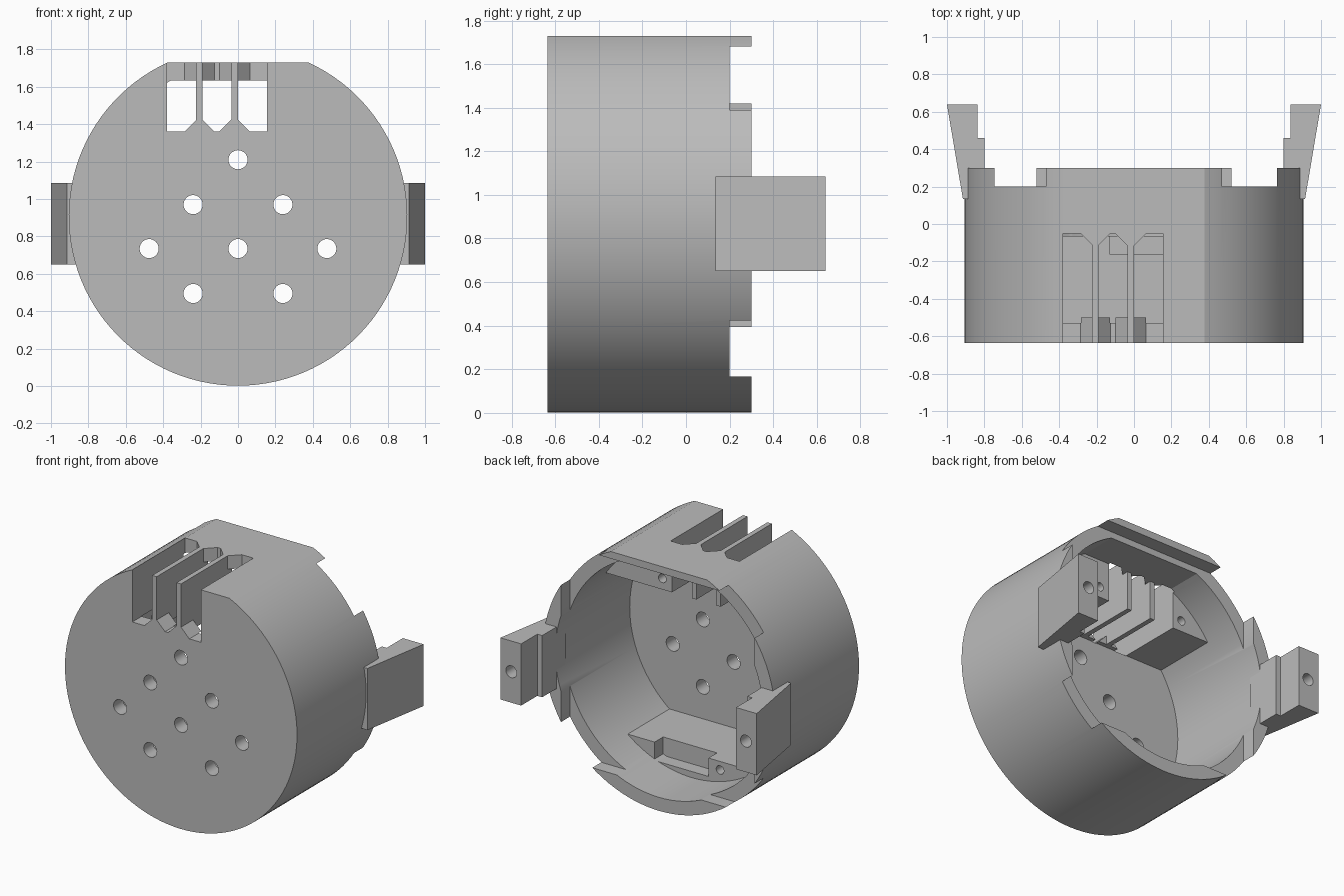
import bpy
import bmesh
from math import pi, sin, cos, asin, radians

if "Cube" in bpy.data.objects:
    bpy.data.objects.remove(bpy.data.objects["Cube"], do_unlink=True)

grey = bpy.data.materials.new("plain_grey")
grey.use_nodes = True
grey.diffuse_color = (0.5, 0.5, 0.5, 1)
grey.node_tree.nodes["Principled BSDF"].inputs["Base Color"].default_value = (0.5, 0.5, 0.5, 1)

CZ = 0.907       # height of the drum axis
R_OUT, R_IN = 0.905, 0.81
FRONT, PLATE, RIM = -0.635, -0.53, 0.30
SLOT_FLOOR = 1.36


def prism(name, pts, axis, lo, hi):
    """Extrude a 2D outline along y (points are x, z) or along z (points are x, y)."""
    bm = bmesh.new()
    place = (lambda a, b, t: (a, t, b)) if axis == "y" else (lambda a, b, t: (a, b, t))
    face = bm.faces.new([bm.verts.new(place(a, b, lo)) for a, b in pts])
    ext = bmesh.ops.extrude_face_region(bm, geom=[face])
    moved = [v for v in ext["geom"] if isinstance(v, bmesh.types.BMVert)]
    bmesh.ops.translate(bm, verts=moved, vec=(0, hi - lo, 0) if axis == "y" else (0, 0, hi - lo))
    bmesh.ops.recalc_face_normals(bm, faces=bm.faces)
    mesh = bpy.data.meshes.new(name)
    bm.to_mesh(mesh)
    bm.free()
    mesh.materials.append(grey)
    obj = bpy.data.objects.new(name, mesh)
    bpy.context.collection.objects.link(obj)
    return obj


def arc(r, a0, a1, n=96, x=0, z=CZ):
    return [(x + r * cos(a0 + (a1 - a0) * i / n), z + r * sin(a0 + (a1 - a0) * i / n))
            for i in range(n + 1)]


def flat_top_circle(r, top):
    a = asin((top - CZ) / r)
    return arc(r, pi - a, 2 * pi + a)


def rect(x0, x1, y0, y1):
    return [(x0, y0), (x1, y0), (x1, y1), (x0, y1)]


def hole(x, z, r, lo, hi):
    return prism("hole_cutter", arc(r, 0, 2 * pi * 31 / 32, 31, x, z), "y", lo, hi)


def cut(obj, cutters):
    """Subtract each cutter, then delete it."""
    bpy.context.view_layer.objects.active = obj
    for c in cutters:
        c.hide_render = True
        mod = obj.modifiers.new("cut", "BOOLEAN")
        mod.operation = "DIFFERENCE"
        mod.solver = "EXACT"
        mod.object = c
        bpy.ops.object.modifier_apply(modifier=mod.name)
        bpy.data.objects.remove(c, do_unlink=True)


# Three slots: left edge, right edge, chamfer on left, chamfer on right
SLOTS = [(-0.38, -0.225, 0, 0.06), (-0.19, -0.035, 0.065, 0.065), (0.0, 0.155, 0.065, 0)]


def slot_outline(x0, x1, cl, cr, open_end, closed_end):
    """Slot with chamfered corners at its closed end."""
    s = 1 if open_end > closed_end else -1
    pts = [(x0, open_end), (x1, open_end)]
    for x, c, d in ((x1, cr, -1), (x0, cl, 1)):
        corner = [(x, closed_end + s * c), (x + d * c, closed_end)] if c else [(x, closed_end)]
        pts += corner if d < 0 else corner[::-1]
    return pts


def plate_slots():
    return [prism("slot_cutter", slot_outline(*s, 1.9, SLOT_FLOOR), "y", -0.75, -0.499)
            for s in SLOTS]


# Drum: hollow cup with flat top, rectangular rim pocket, slots and front holes
drum = prism("drum_shell", flat_top_circle(R_OUT, 1.73), "y", FRONT, RIM)
cut(drum, [prism("cavity", flat_top_circle(R_IN, 1.635), "y", PLATE, 0.5),
           prism("rim_pocket", rect(-0.745, 0.765, 0.167, 1.68), "y", 0.2, 0.5)])
cut(drum, plate_slots())
cut(drum, [prism("roof_slot", slot_outline(*s, -0.5, -0.05), "z", 1.3, 1.9) for s in SLOTS])
front_holes = [(0, 1.21), (0, 0.735)]
for side in (-1, 1):
    front_holes += [(side * 0.24, 0.97), (side * 0.475, 0.735), (side * 0.24, 0.495)]
cut(drum, [hole(x, z, 0.051, -0.75, -0.45) for x, z in front_holes])

# Upper block: fills the space under the roof, split into fins by the slots
r = R_IN + 0.006
a, b = asin((1.362 - CZ) / r), asin((1.638 - CZ) / r)
upper = prism("upper_block", arc(r, a, b, 12) + arc(r, pi - b, pi - a, 12), "y", PLATE - 0.01, -0.065)
cut(upper, plate_slots())
cut(upper, [prism("fin_gap", rect(s[0], s[1], -0.5, 0.1), "z", 1.3, 1.9) for s in SLOTS])
cut(upper, [hole(x, 1.44, 0.03, -0.25, 0.1) for x in (-0.45, 0.23)])

# Lower shelf with a recess in its back edge and a screw hole
a = asin((CZ - 0.27) / r)
shelf = prism("lower_shelf", arc(r, pi + a, 2 * pi - a, 32), "y", PLATE - 0.01, -0.065)
cut(shelf, [prism("recess", rect(-0.13, 0.29, -0.16, 0.1), "z", 0.14, 0.5),
            hole(-0.22, 0.21, 0.03, -0.25, 0.1)])

# Side arms: wedge outside, stepped inside, with a hole in the back end
ARM = [(0.80, 0.20), (0.80, 0.46), (0.838, 0.46), (0.838, 0.64),
       (1.0, 0.64), (0.915, 0.135), (0.85, 0.135)]
parts = [drum, upper, shelf]
for side, label in ((1, "left"), (-1, "right")):
    arm = prism(label + "_arm", [(side * x, y) for x, y in ARM], "z", 0.65, 1.085)
    cut(arm, [hole(side * 0.915, 0.868, 0.042, 0.42, 0.8)])
    parts.append(arm)

# Smooth the round walls, keep the edges sharp
bpy.ops.object.select_all(action="DESELECT")
for p in parts:
    p.select_set(True)
bpy.context.view_layer.objects.active = drum
bpy.ops.object.shade_smooth_by_angle(angle=radians(25))
